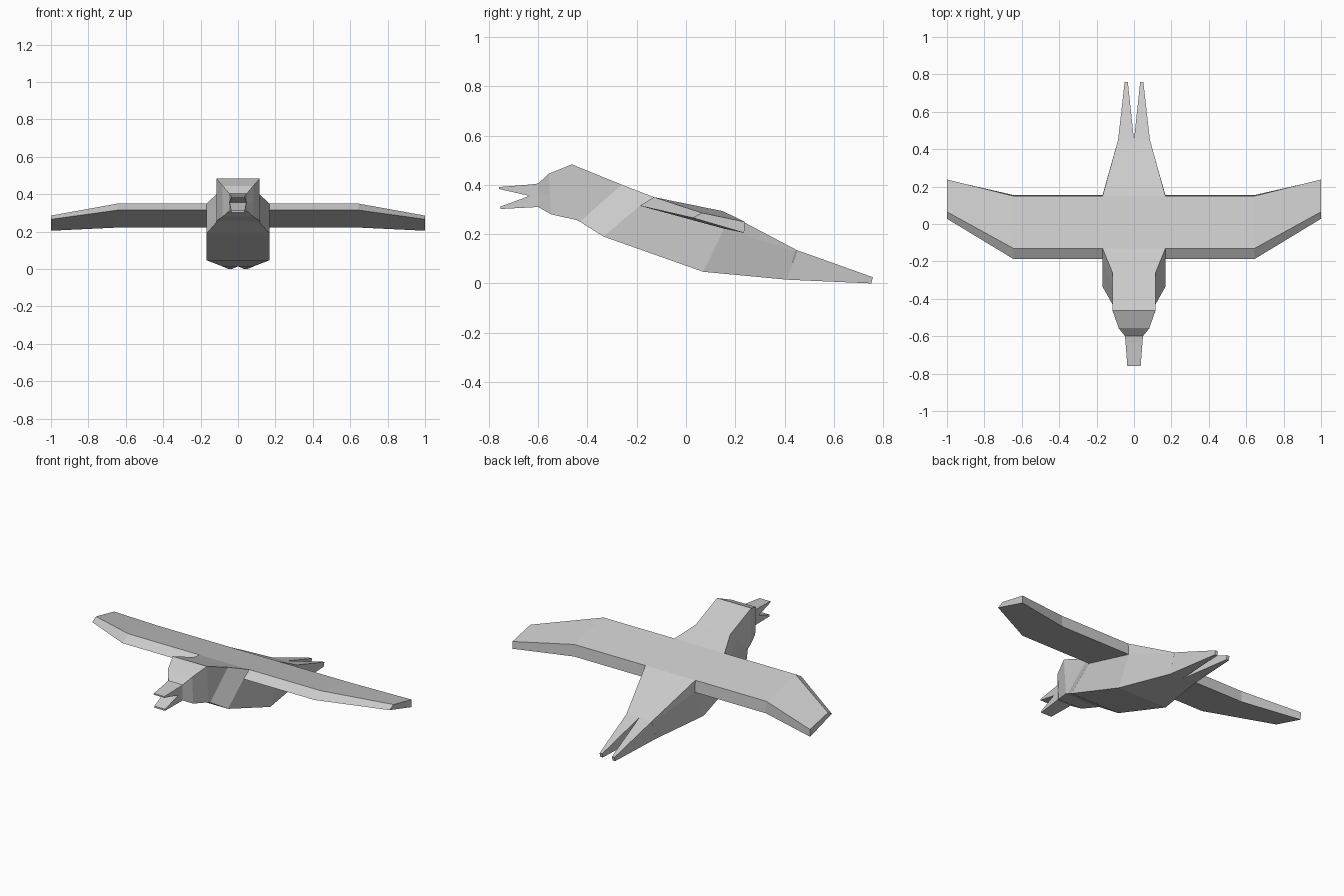
import bpy, bmesh


def loft(name, rings, mirror=False):
    """Skin a closed tube through rings of equal point count."""
    bm = bmesh.new()
    loops = [[bm.verts.new(p) for p in ring] for ring in rings]
    n = len(loops[0])
    for a, b in zip(loops, loops[1:]):
        for i in range(n):
            j = (i + 1) % n
            bm.faces.new((a[i], a[j], b[j], b[i]))
    bm.faces.new(loops[0][::-1])
    bm.faces.new(loops[-1])
    bmesh.ops.recalc_face_normals(bm, faces=bm.faces[:])
    mesh = bpy.data.meshes.new(name)
    bm.to_mesh(mesh)
    bm.free()
    obj = bpy.data.objects.new(name, mesh)
    bpy.context.collection.objects.link(obj)
    if mirror:
        m = obj.modifiers.new("Mirror", 'MIRROR')
        m.use_mirror_merge = False
    return obj


def ring(hw, *side):
    """Symmetric section: (y, z) points down the right side, back up the left."""
    return ([(hw, y, z) for y, z in side] +
            [(-hw, y, z) for y, z in reversed(side)])


# body and head: half width, then top, middle and bottom points
loft("body", [
    ring(0.048, (-0.60, 0.405), (-0.60, 0.36), (-0.60, 0.31)),
    ring(0.082, (-0.557, 0.445), (-0.552, 0.36), (-0.547, 0.28)),
    ring(0.115, (-0.463, 0.483), (-0.455, 0.37), (-0.447, 0.258)),
    ring(0.115, (-0.26, 0.40), (-0.33, 0.34), (-0.43, 0.25)),
    ring(0.168, (-0.13, 0.35), (-0.187, 0.315), (-0.335, 0.19)),
    ring(0.168, (0.15, 0.293), (0.155, 0.222), (0.07, 0.047)),
    ring(0.085, (0.45, 0.135), (0.447, 0.128), (0.41, 0.015)),
])

# forked tail
loft("tail_feathers", [
    [(0, 0.45, 0.135), (0.085, 0.45, 0.135), (0.085, 0.41, 0.015), (0, 0.41, 0.015)],
    [(0.033, 0.758, 0.025), (0.05, 0.758, 0.025), (0.05, 0.752, 0), (0.033, 0.752, 0)],
], mirror=True)

# wings: sections run leading top, trailing top, trailing bottom, leading bottom
inner = [(-0.13, 0.35), (0.15, 0.293), (0.155, 0.222), (-0.187, 0.315)]
tip = [(0.065, 0.286), (0.238, 0.25), (0.236, 0.205), (0.028, 0.266)]
loft("wings", [[(x, y, z) for y, z in section]
               for x, section in ((0.168, inner), (0.645, inner), (1.0, tip))],
     mirror=True)

# open beak
loft("upper_beak", [
    ring(0.048, (-0.60, 0.405), (-0.60, 0.355)),
    ring(0.045, (-0.635, 0.401), (-0.635, 0.355)),
    ring(0.036, (-0.758, 0.391), (-0.758, 0.383)),
])
loft("lower_beak", [
    ring(0.048, (-0.60, 0.355), (-0.60, 0.31)),
    ring(0.045, (-0.635, 0.355), (-0.635, 0.308)),
    ring(0.036, (-0.752, 0.312), (-0.752, 0.302)),
])
